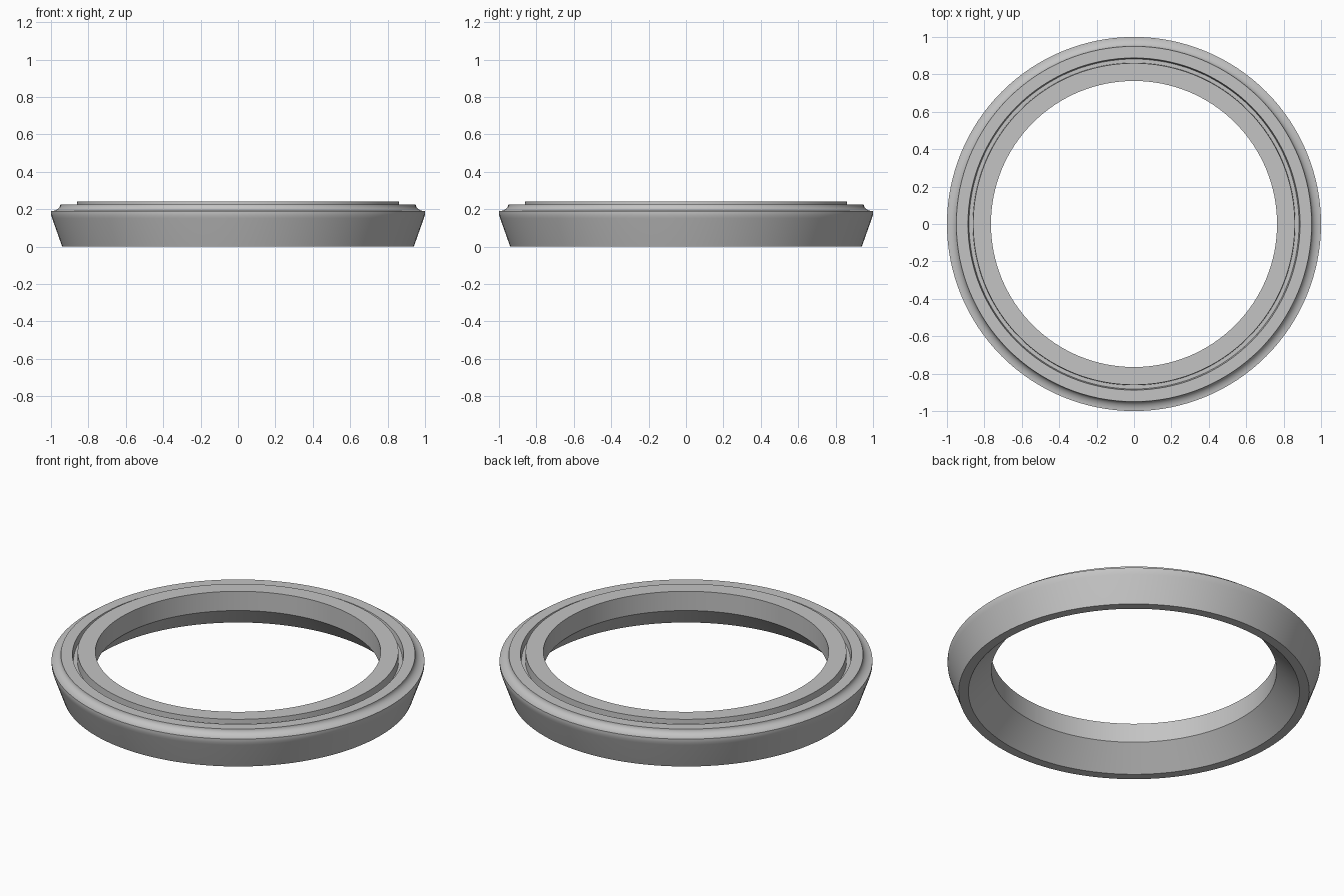
import bpy
import bmesh
from math import cos, sin, pi, radians
from mathutils import Vector

if "Cube" in bpy.data.objects:
    bpy.data.objects.remove(bpy.data.objects["Cube"], do_unlink=True)

SEGMENTS = 128


def make_material(name, colour):
    mat = bpy.data.materials.new(name)
    mat.use_nodes = True
    mat.diffuse_color = colour
    mat.node_tree.nodes["Principled BSDF"].inputs["Base Color"].default_value = colour
    return mat


def lathe(name, profile, mat):
    """Spin a closed (radius, height) profile around the z axis."""
    bm = bmesh.new()
    verts = [bm.verts.new((r, 0, z)) for r, z in profile]
    edges = [bm.edges.new((a, b)) for a, b in zip(verts, verts[1:] + verts[:1])]
    bmesh.ops.spin(bm, geom=verts + edges, cent=Vector(), axis=Vector((0, 0, 1)),
                   angle=2 * pi, steps=SEGMENTS, use_duplicate=False)
    bmesh.ops.remove_doubles(bm, verts=bm.verts, dist=0.0001)
    bmesh.ops.recalc_face_normals(bm, faces=bm.faces)
    mesh = bpy.data.meshes.new(name)
    bm.to_mesh(mesh)
    bm.free()
    mesh.materials.append(mat)
    obj = bpy.data.objects.new(name, mesh)
    bpy.context.collection.objects.link(obj)
    bpy.ops.object.select_all(action="DESELECT")
    obj.select_set(True)
    bpy.context.view_layer.objects.active = obj
    bpy.ops.object.shade_smooth_by_angle(angle=radians(30))
    return obj


grey = make_material("grey", (0.55, 0.55, 0.55, 1))

# Flared outer wall with a short upright band
outer = [(0.94, 0), (0.994, 0.152), (0.999, 0.168), (1, 0.18), (1, 0.19)]

# Hollow fillet from the outer rim up to the top step
steps = 8
fillet = [(1 - 0.05 * cos(t), 0.226 - 0.036 * sin(t))
          for t in (pi / 2 * (1 - i / steps) for i in range(1, steps + 1))]

# Top step, narrow groove and raised inner lip
top = [(0.888, 0.226), (0.882, 0.19), (0.862, 0.19), (0.86, 0.242), (0.765, 0.242)]

# Upright bore opening into a cone at the base
bore = [(0.765, 0.128), (0.888, 0)]

lathe("ring", outer + fillet + top + bore, grey)
